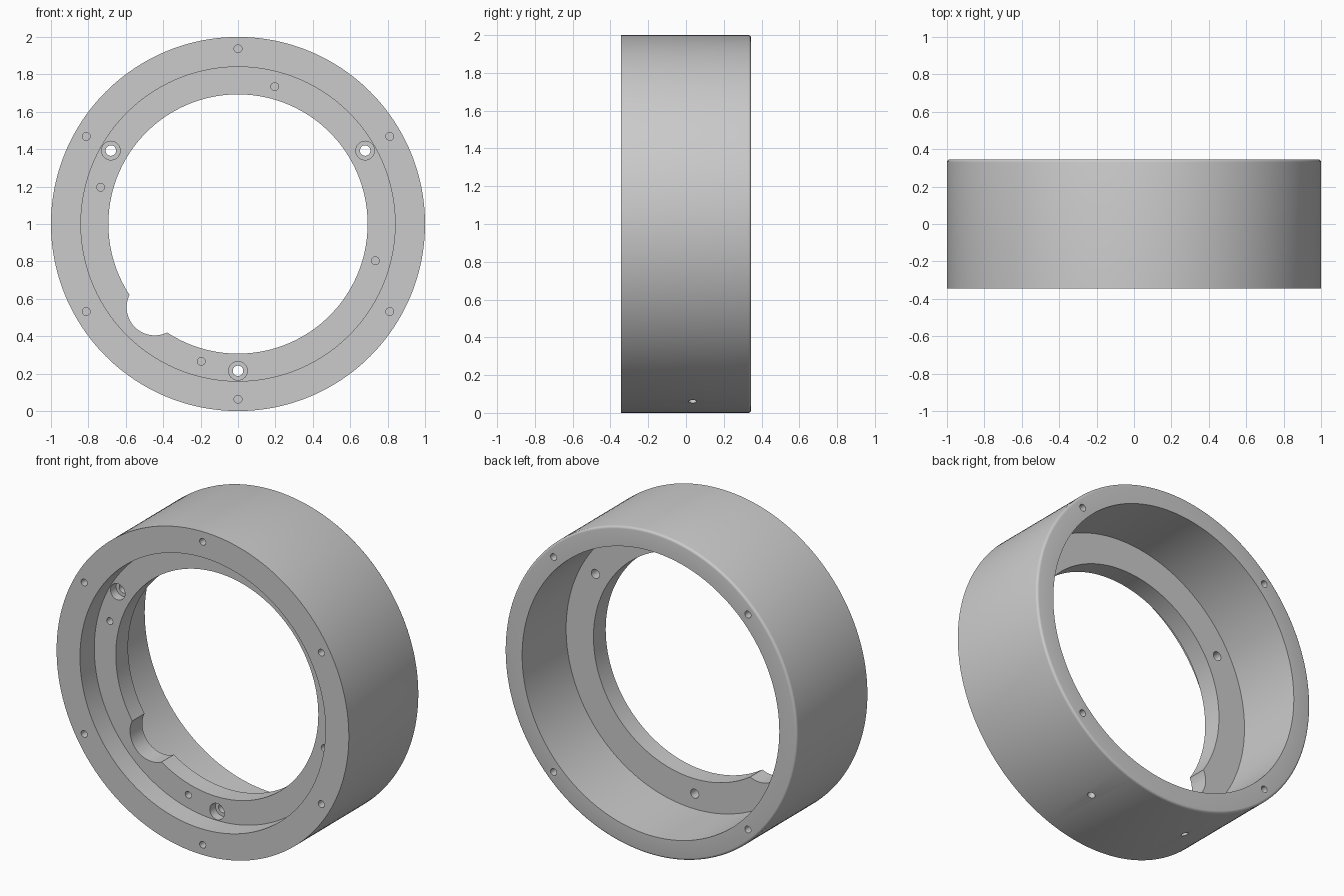
import bpy, bmesh
from math import sin, cos, pi, radians
from mathutils import Matrix, Vector

if "Cube" in bpy.data.objects:
    bpy.data.objects.remove(bpy.data.objects["Cube"])

CENTRE = Vector((0, 0, 1))


def lathe(bm, profile, closed, segs, matrix):
    """Revolve (radius, y) points about the local y axis."""
    rings = []
    for r, y in profile:
        if r == 0:
            rings.append([bm.verts.new(matrix @ Vector((0, y, 0)))] * segs)
        else:
            rings.append([bm.verts.new(matrix @ Vector((r * cos(2 * pi * i / segs), y, r * sin(2 * pi * i / segs))))
                          for i in range(segs)])
    pairs = list(zip(rings, rings[1:])) + ([(rings[-1], rings[0])] if closed else [])
    for a, b in pairs:
        for i in range(segs):
            j = (i + 1) % segs
            bm.faces.new(dict.fromkeys((a[i], a[j], b[j], b[i])))


def make_object(name, bm):
    bmesh.ops.recalc_face_normals(bm, faces=bm.faces)
    mesh = bpy.data.meshes.new(name)
    bm.to_mesh(mesh)
    bm.free()
    ob = bpy.data.objects.new(name, mesh)
    bpy.context.collection.objects.link(ob)
    return ob


def polar(r, deg):
    return CENTRE + Vector((r * cos(radians(deg)), 0, r * sin(radians(deg))))


def hole(bm, r, y0, y1, pos, segs=24):
    lathe(bm, [(0, y0), (r, y0), (r, y1), (0, y1)], False, segs, Matrix.Translation(pos))


FRONT, BACK = -0.345, 0.345
WEB_F, WEB_B = -0.205, -0.085

# ring body with inner web and a rounded outer back edge
F = 0.015
fillet = [(1 - F + F * cos(a), BACK - F + F * sin(a)) for a in [k * pi / 8 for k in range(5)]]
profile = [(1, FRONT)] + fillet + [(0.88, BACK), (0.88, WEB_B), (0.693, WEB_B),
                                   (0.693, WEB_F), (0.84, WEB_F), (0.84, FRONT)]
bm = bmesh.new()
lathe(bm, profile, True, 192, Matrix.Translation(CENTRE))
ring = make_object("ring_housing", bm)

# all holes in one cutter
bm = bmesh.new()
for k in range(6):                                   # front rim
    hole(bm, 0.021, FRONT - 0.1, FRONT + 0.1, polar(0.937, 30 + 60 * k))
for k in range(4):                                   # back rim
    hole(bm, 0.021, BACK - 0.1, BACK + 0.1, polar(0.94, 45 + 90 * k))
for k in range(4):                                   # blind web holes
    hole(bm, 0.021, WEB_F - 0.1, WEB_F + 0.08, polar(0.76, 75 + 90 * k))
for k in range(3):                                   # counterbored web holes
    steps = [(0, WEB_F - 0.05), (0.05, WEB_F - 0.05), (0.05, WEB_F + 0.055),
             (0.028, WEB_F + 0.055), (0.028, WEB_B + 0.05), (0, WEB_B + 0.05)]
    lathe(bm, steps, False, 32, Matrix.Translation(polar(0.785, 30 + 120 * k)))
hole(bm, 0.15, WEB_F - 0.05, WEB_B + 0.05, polar(0.63, 225), 64)   # round notch
for deg in (-70, -110):                              # radial holes in the outer wall
    d = polar(1, deg) - CENTRE
    m = Matrix.Translation(CENTRE + Vector((0, 0.035, 0))) @ d.to_track_quat('Y', 'Z').to_matrix().to_4x4()
    lathe(bm, [(0, 0.93), (0.022, 0.93), (0.022, 1.06), (0, 1.06)], False, 24, m)
cutter = make_object("hole_cutter", bm)
cutter.hide_render = True

mod = ring.modifiers.new("holes", 'BOOLEAN')
mod.operation = 'DIFFERENCE'
mod.solver = 'EXACT'
mod.object = cutter
bpy.context.view_layer.objects.active = ring
ring.select_set(True)
bpy.ops.object.modifier_apply(modifier=mod.name)
bpy.data.objects.remove(cutter)
bpy.ops.object.shade_smooth_by_angle(angle=radians(30))
